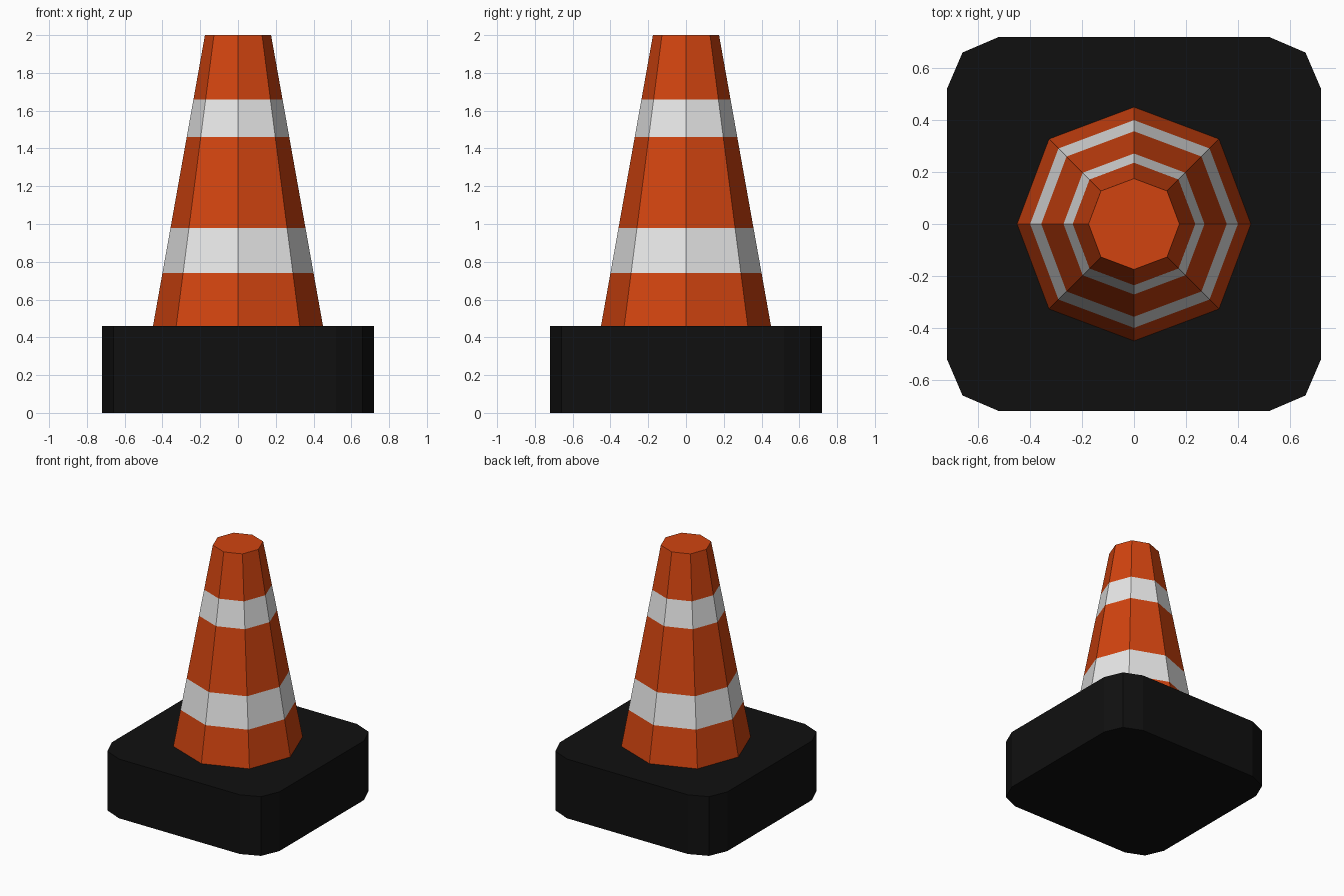
import bpy, bmesh, math

if "Cube" in bpy.data.objects:
    bpy.data.objects.remove(bpy.data.objects["Cube"])


def material(name, rgb):
    m = bpy.data.materials.new(name)
    m.diffuse_color = (*rgb, 1.0)
    m.use_nodes = True
    m.node_tree.nodes["Principled BSDF"].inputs["Base Color"].default_value = m.diffuse_color
    return m


orange = material("orange", (0.64, 0.057, 0.005))
white = material("white", (0.8, 0.8, 0.8))
black = material("black", (0.005, 0.005, 0.005))


def loft(name, rings, mats, band_mats):
    """Stack rings of points, close both ends, colour each band by index."""
    bm = bmesh.new()
    loops = [[bm.verts.new(p) for p in ring] for ring in rings]
    n = len(loops[0])
    for (a, b), mi in zip(zip(loops, loops[1:]), band_mats):
        for i in range(n):
            j = (i + 1) % n
            bm.faces.new((a[i], a[j], b[j], b[i])).material_index = mi
    bm.faces.new(loops[0][::-1]).material_index = band_mats[0]
    bm.faces.new(loops[-1]).material_index = band_mats[-1]
    bmesh.ops.recalc_face_normals(bm, faces=bm.faces)
    me = bpy.data.meshes.new(name)
    bm.to_mesh(me)
    bm.free()
    for m in mats:
        me.materials.append(m)
    ob = bpy.data.objects.new(name, me)
    bpy.context.collection.objects.link(ob)


# Square base with two-facet rounded corners
corner = [(0.72, 0.52), (0.66, 0.66), (0.52, 0.72)]
outline = []
for k in range(4):
    for x, y in corner:
        for _ in range(k):
            x, y = -y, x
        outline.append((x, y))
loft("base", [[(x, y, z) for x, y in outline] for z in (0.0, 0.46)], [black], [0])


# Eight-sided tapered cone, cut into orange and white bands
def octagon(z):
    r = 0.45 + (0.175 - 0.45) * (z - 0.46) / 1.54
    pts = []
    for i in range(8):
        a = i * math.pi / 4
        s = r * (1.028 if i % 2 else 1.0)
        pts.append((s * math.cos(a), s * math.sin(a), z))
    return pts


heights = (0.46, 0.74, 0.98, 1.46, 1.66, 2.0)
loft("cone", [octagon(z) for z in heights], [orange, white], [0, 1, 0, 1, 0])
